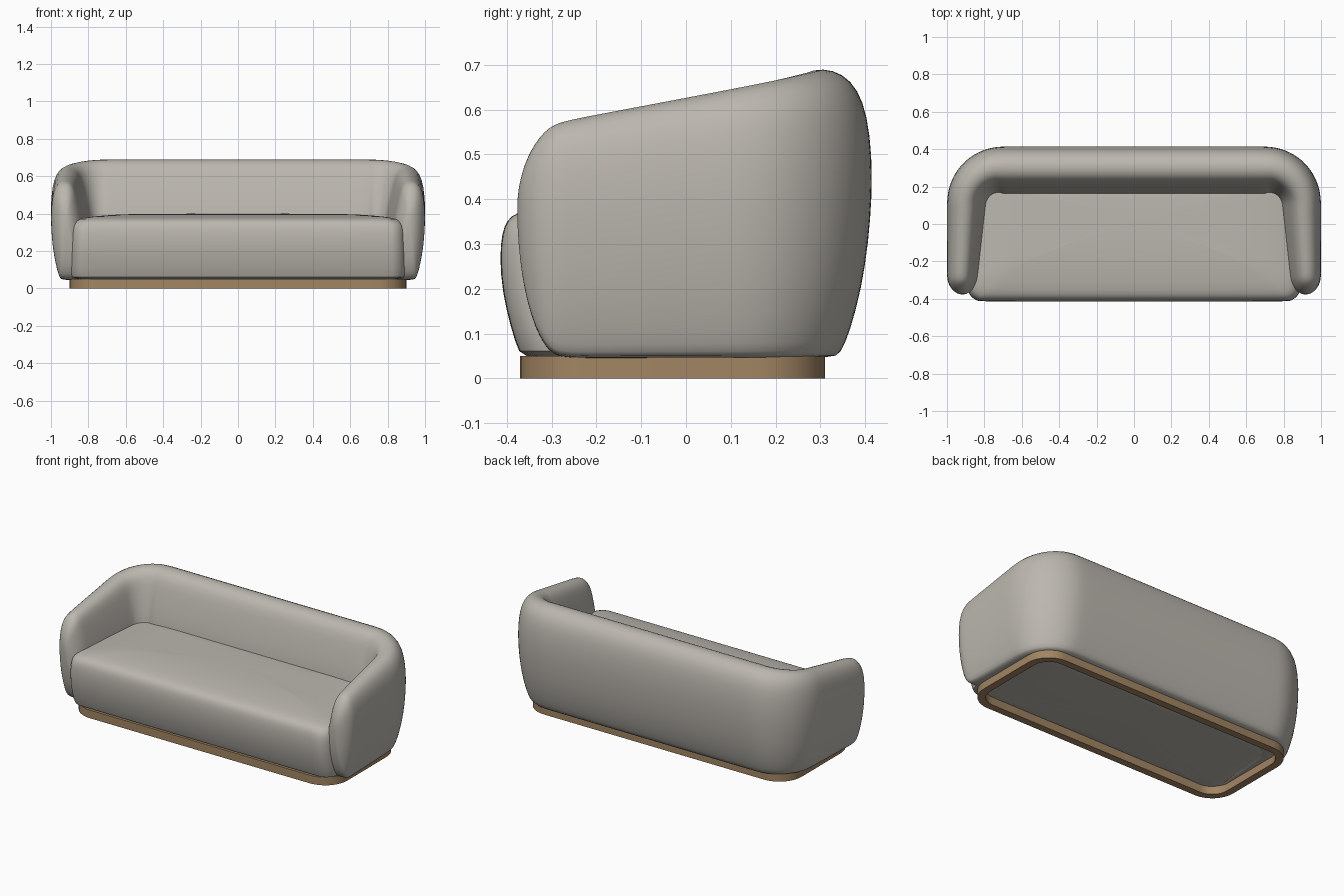
import bpy, bmesh
from math import sin, cos, pi, sqrt, radians

cube = bpy.data.objects.get("Cube")
if cube:
    bpy.data.objects.remove(cube, do_unlink=True)


def material(name, color):
    m = bpy.data.materials.new(name)
    m.use_nodes = True
    m.diffuse_color = (*color, 1)
    bsdf = m.node_tree.nodes["Principled BSDF"]
    bsdf.inputs["Base Color"].default_value = (*color, 1)
    bsdf.inputs["Roughness"].default_value = 0.8
    return m


fabric = material("warm grey fabric", (0.50, 0.475, 0.43))
wood = material("brown wood", (0.36, 0.235, 0.125))


def loft(name, rings, mat, wrap=False, subdiv=0):
    """Skin a list of equal closed rings; cap the ends unless wrapped."""
    bm = bmesh.new()
    loops = [[bm.verts.new(p) for p in ring] for ring in rings]
    n = len(loops[0])
    pairs = list(zip(loops, loops[1:]))
    if wrap:
        pairs.append((loops[-1], loops[0]))
    for a, b in pairs:
        for i in range(n):
            j = (i + 1) % n
            bm.faces.new((a[i], a[j], b[j], b[i]))
    if not wrap:
        bm.faces.new(loops[0])
        bm.faces.new(loops[-1])
    bmesh.ops.recalc_face_normals(bm, faces=bm.faces)
    mesh = bpy.data.meshes.new(name)
    bm.to_mesh(mesh)
    bm.free()
    mesh.materials.append(mat)
    ob = bpy.data.objects.new(name, mesh)
    bpy.context.collection.objects.link(ob)
    bpy.ops.object.select_all(action="DESELECT")
    ob.select_set(True)
    bpy.context.view_layer.objects.active = ob
    bpy.ops.object.shade_smooth_by_angle(angle=radians(50))
    if subdiv:
        mod = ob.modifiers.new("smooth", "SUBSURF")
        mod.levels = mod.render_levels = subdiv
    return ob


def rounded_rect(hx, y0, y1, r, z, steps=8):
    pts = []
    corners = ((hx - r, y1 - r), (r - hx, y1 - r), (r - hx, y0 + r), (hx - r, y0 + r))
    for k, (cx, cy) in enumerate(corners):
        for s in range(steps + 1):
            a = pi / 2 * (k + s / steps)
            pts.append((cx + r * cos(a), cy + r * sin(a), z))
    return pts


# Wrap-around shell: cross-section as (depth fraction from outside, height fraction)
SECTION = [(0.33, 0), (0.27, 0.015), (0.19, 0.09), (0.09, 0.24), (0.03, 0.4), (0, 0.56),
           (0, 0.7), (0.04, 0.84), (0.12, 0.93), (0.25, 0.985), (0.42, 1.004),
           (0.58, 0.99), (0.69, 0.95), (0.77, 0.88), (0.88, 0.72), (0.98, 0.55),
           (1, 0.4), (1, 0.2), (0.97, 0.02), (0.92, 0)]
FLOOR, MID = 0.045, 0.38
R, CX, CY = 0.3, 0.7, 0.115


def section(x, y, nx, ny, thick, top, k=1):
    ring = []
    for f, h in SECTION:
        d = thick * (0.5 + (f - 0.5) * k)
        z = MID + (FLOOR + h * (top - FLOOR) - MID) * k
        ring.append((x - nx * d, y - ny * d, z))
    return ring


def arm_section(y, k=1):
    thick = 0.165 + 0.05 * (y + 0.375) / 0.49
    return section(1, y, 1, 0, thick, 0.627 + 0.19 * y, k)


half = []
# domed arm front
for u in (0.997, 0.97, 0.9, 0.78, 0.6, 0.4, 0.2):
    half.append(arm_section(-0.275 - 0.102 * u, sqrt(1 - u * u)))
# straight arm
for y in (-0.265, -0.18, -0.08, 0.02, 0.08):
    half.append(arm_section(y))
# rear corner
for s in range(11):
    t = s / 10
    a = t * pi / 2
    half.append(section(CX + R * cos(a), CY + R * sin(a), cos(a), sin(a),
                        0.215 + 0.045 * t, 0.649 + 0.041 * sin(a)))
# straight back, up to the middle
for x in (0.62, 0.4, 0.2):
    half.append(section(x, CY + R, 0, 1, 0.26, 0.69))
middle = [section(0, CY + R, 0, 1, 0.26, 0.69)]
mirrored = [[(-x, y, z) for x, y, z in ring] for ring in reversed(half)]
loft("back_and_arms", half + middle + mirrored, fabric, subdiv=1)

# Seat cushion: stacked outlines (half width, front y, corner radius, z)
LAYERS = [(0.87, -0.355, 0.07, 0.046), (0.892, -0.372, 0.08, 0.052), (0.894, -0.39, 0.08, 0.11),
          (0.893, -0.41, 0.08, 0.19), (0.891, -0.416, 0.08, 0.27), (0.887, -0.411, 0.08, 0.325),
          (0.878, -0.4, 0.08, 0.352), (0.855, -0.38, 0.08, 0.371), (0.79, -0.32, 0.07, 0.384),
          (0.66, -0.22, 0.06, 0.395), (0.5, -0.12, 0.05, 0.4)]
seat = [rounded_rect(hx, y, 0.25 - 0.3 * max(0, 0.87 - hx), r, z)
        for hx, y, r, z in LAYERS]
loft("seat_cushion", seat, fabric, subdiv=1)

# Plinth: hollow rounded frame
B, W = 0.15, 0.045
outer = [rounded_rect(0.9, -0.37, 0.31, B, z) for z in (0, 0.05)]
inner = [rounded_rect(0.9 - W, -0.37 + W, 0.31 - W, B - W, z) for z in (0.05, 0)]
loft("plinth_frame", outer + inner, wood, wrap=True)
